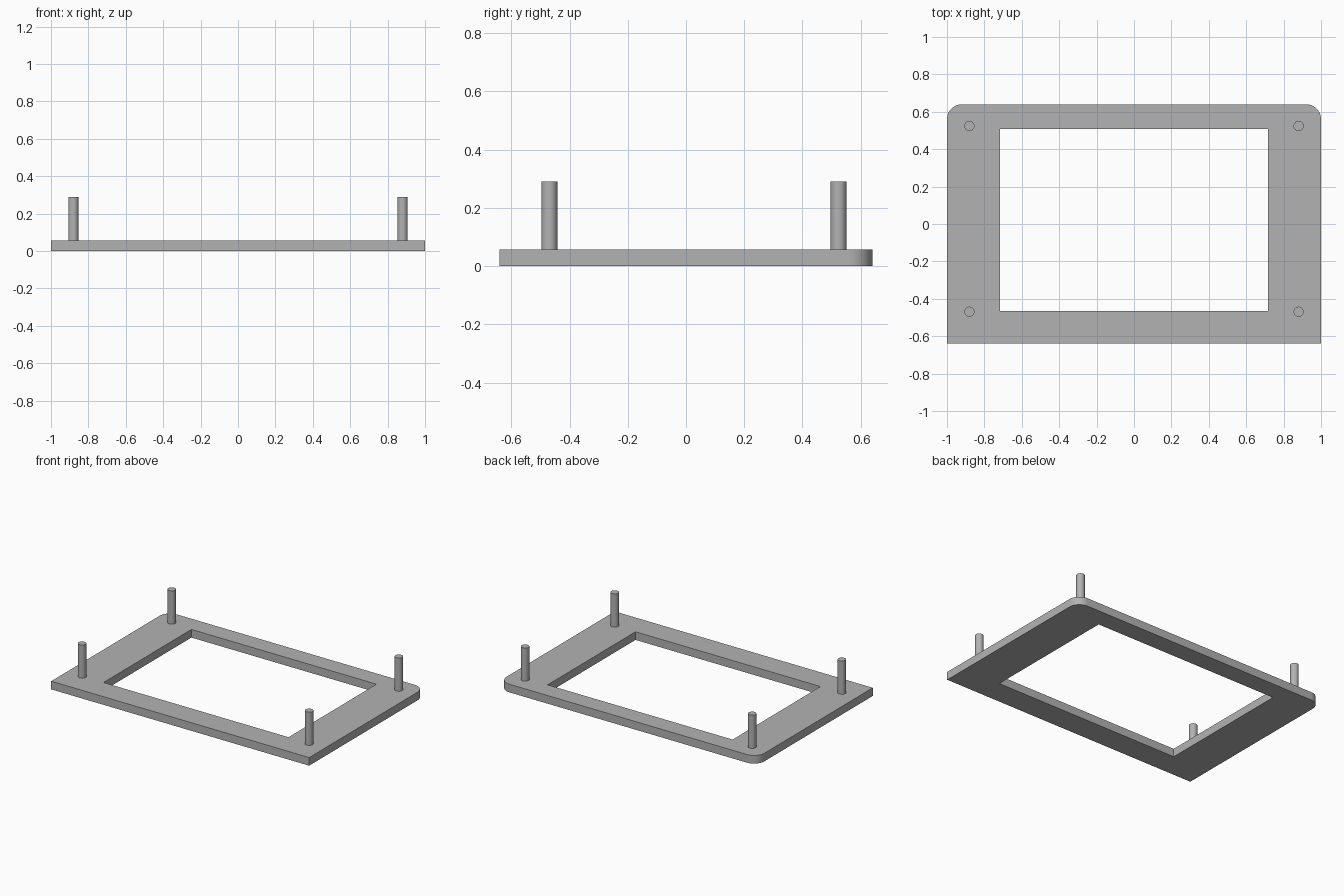
import bpy, bmesh
from math import radians, sin, cos

cube = bpy.data.objects.get("Cube")
if cube:
    bpy.data.objects.remove(cube, do_unlink=True)

GREY = (0.45, 0.45, 0.45, 1)
HALF_X, HALF_Y, THICK = 1.0, 0.64, 0.057
CORNER = 0.08
PEG_X, PEG_RADIUS, PEG_TOP = 0.88, 0.027, 0.29

grey = bpy.data.materials.new("plain_grey")
grey.use_nodes = True
grey.diffuse_color = GREY
grey.node_tree.nodes["Principled BSDF"].inputs["Base Color"].default_value = GREY


def finish(name, bm):
    """Turn a bmesh into a named, smooth-by-angle object."""
    bmesh.ops.recalc_face_normals(bm, faces=bm.faces)
    mesh = bpy.data.meshes.new(name)
    bm.to_mesh(mesh)
    bm.free()
    mesh.materials.append(grey)
    obj = bpy.data.objects.new(name, mesh)
    bpy.context.collection.objects.link(obj)
    bpy.ops.object.select_all(action='DESELECT')
    obj.select_set(True)
    bpy.context.view_layer.objects.active = obj
    bpy.ops.object.shade_smooth_by_angle(angle=radians(30))
    return obj


def arc(cx, cy, start, steps=12):
    """Quarter circle for a rounded corner."""
    angles = [radians(start + 90 * i / steps) for i in range(steps + 1)]
    return [(cx + CORNER * cos(a), cy + CORNER * sin(a)) for a in angles]


def add_loop(bm, points):
    verts = [bm.verts.new((x, y, 0)) for x, y in points]
    return [bm.edges.new((v, verts[i - 1])) for i, v in enumerate(verts)]


# Frame plate: square front corners, rounded back corners, rectangular opening
outline = [(-HALF_X, -HALF_Y), (HALF_X, -HALF_Y)]
outline += arc(HALF_X - CORNER, HALF_Y - CORNER, 0)
outline += arc(CORNER - HALF_X, HALF_Y - CORNER, 90)
opening = [(-0.717, -0.465), (0.717, -0.465), (0.717, 0.508), (-0.717, 0.508)]

bm = bmesh.new()
edges = add_loop(bm, outline) + add_loop(bm, opening)
bmesh.ops.triangle_fill(bm, edges=edges, use_beauty=True)
extruded = bmesh.ops.extrude_face_region(bm, geom=bm.faces[:], use_keep_orig=True)
top = [g for g in extruded["geom"] if isinstance(g, bmesh.types.BMVert)]
bmesh.ops.translate(bm, verts=top, vec=(0, 0, THICK))
finish("frame_plate", bm)

# Four upright pegs
for row, y in (("front", -0.469), ("back", 0.524)):
    for side, sign in (("left", 1), ("right", -1)):
        bm = bmesh.new()
        height = PEG_TOP - THICK
        bmesh.ops.create_cone(bm, cap_ends=True, segments=32, radius1=PEG_RADIUS,
                              radius2=PEG_RADIUS, depth=height)
        peg = finish(f"{row}_{side}_peg", bm)
        peg.location = (sign * PEG_X, y, THICK + height / 2)
